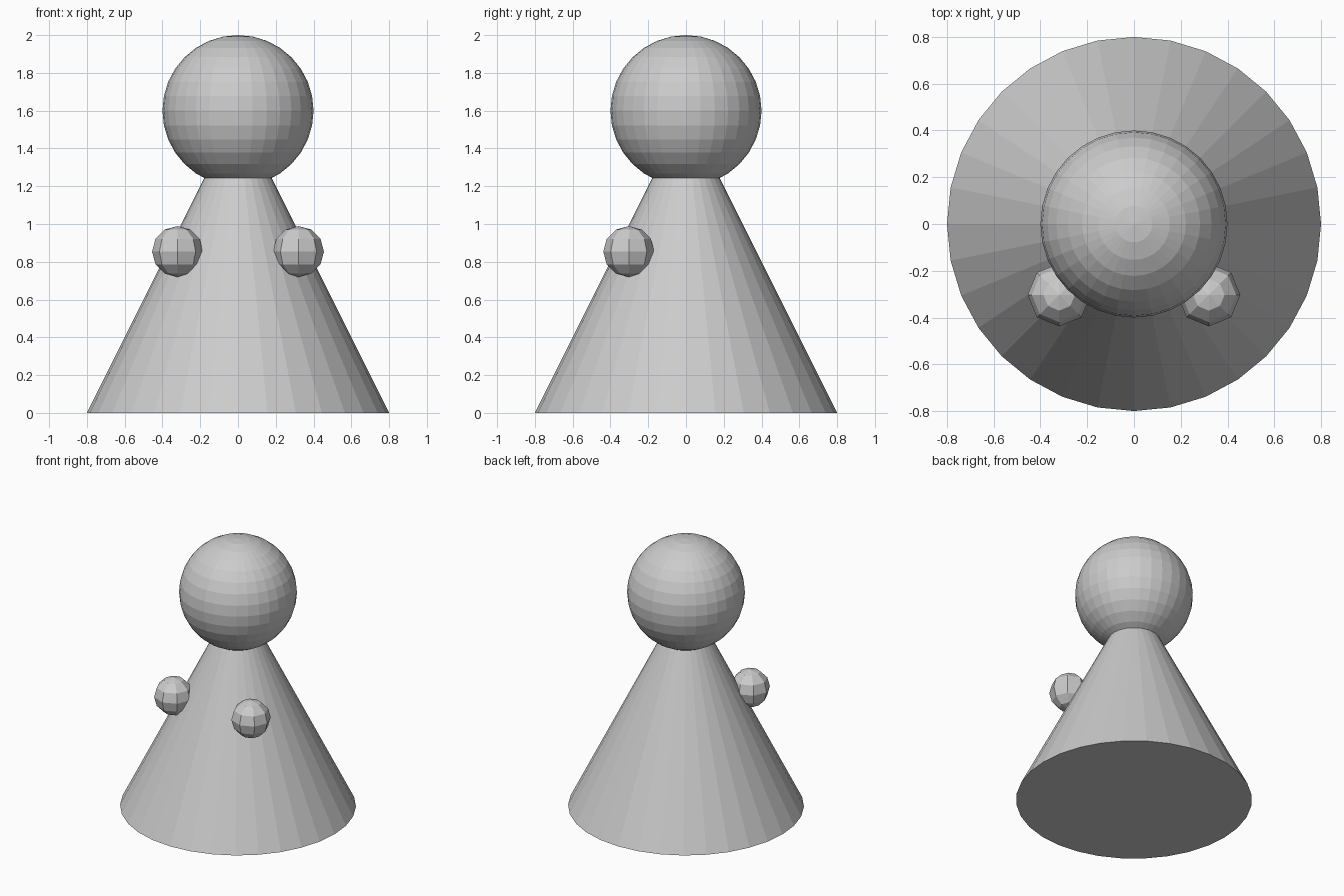
import bpy

if "Cube" in bpy.data.objects:
    bpy.data.objects.remove(bpy.data.objects["Cube"])


def ball(name, radius, location, segments, rings):
    bpy.ops.mesh.primitive_uv_sphere_add(
        segments=segments, ring_count=rings, radius=radius, location=location)
    bpy.context.object.name = name


# Conical body, its tip hidden at the centre of the head
bpy.ops.mesh.primitive_cone_add(
    vertices=32, radius1=0.8, radius2=0, depth=1.6, location=(0, 0, 0.8))
bpy.context.object.name = "body"

# Round head
ball("head", 0.4, (0, 0, 1.6), 32, 16)

# Low-poly hands, mirrored left and right on the front
for side, label in ((-1, "left"), (1, "right")):
    ball(f"{label}_hand", 0.135, (side * 0.32, -0.303, 0.854), 8, 6)
